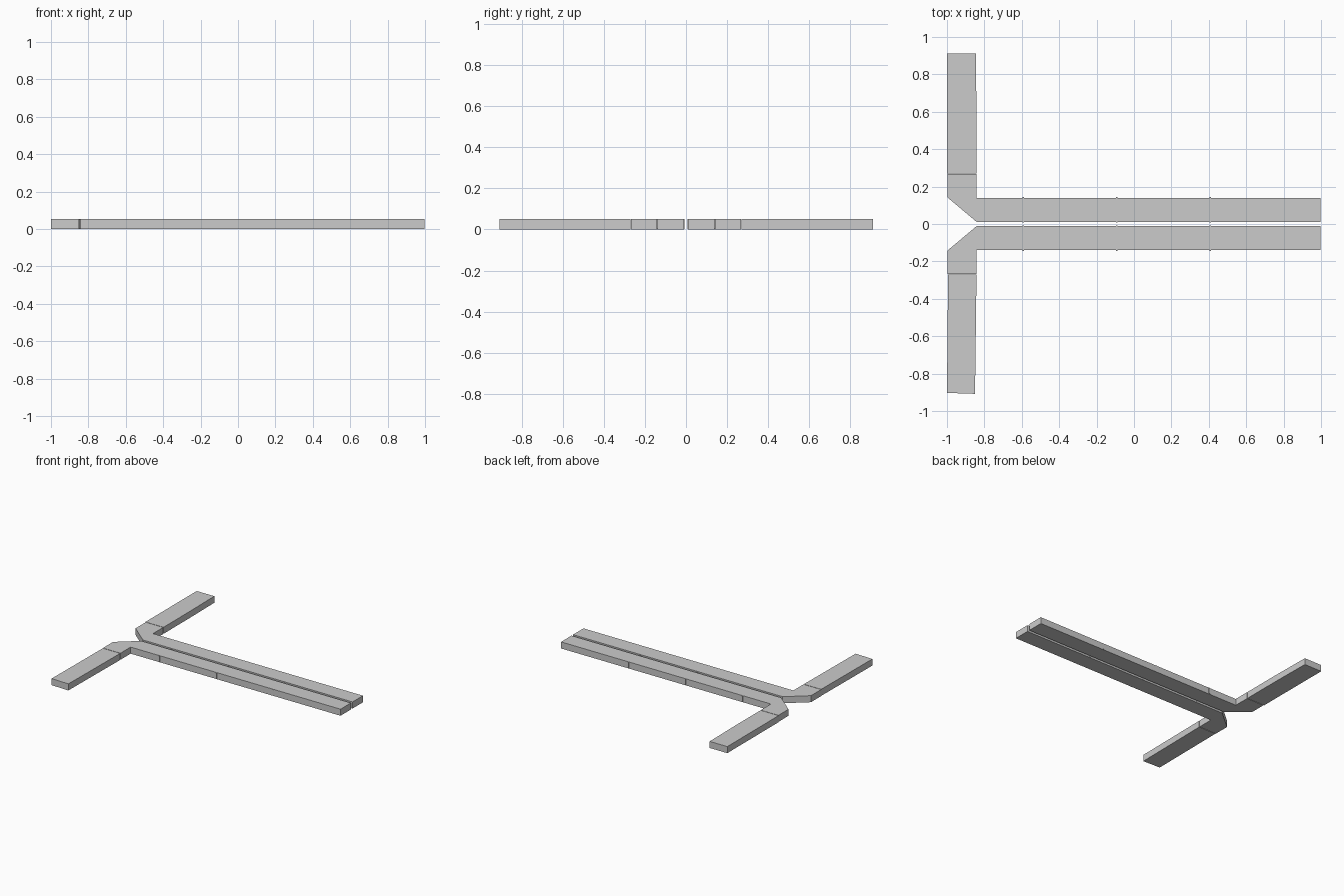
import bpy, bmesh

if "Cube" in bpy.data.objects:
    bpy.data.objects.remove(bpy.data.objects["Cube"])

THICK = 0.052


def slab(name, outline, z0=0.0, z1=THICK):
    """Extrude a flat outline into a closed slab."""
    bm = bmesh.new()
    base = bm.faces.new([bm.verts.new((x, y, z0)) for x, y in outline])
    top = bmesh.ops.extrude_face_region(bm, geom=[base])["geom"]
    verts = [v for v in top if isinstance(v, bmesh.types.BMVert)]
    bmesh.ops.translate(bm, verts=verts, vec=(0, 0, z1 - z0))
    bmesh.ops.recalc_face_normals(bm, faces=bm.faces[:])
    mesh = bpy.data.meshes.new(name)
    bm.to_mesh(mesh)
    bm.free()
    obj = bpy.data.objects.new(name, mesh)
    bpy.context.collection.objects.link(obj)
    return obj


# Outer arms; the front one leans very slightly
arms = {
    "back": [(-1, 0.271), (-0.842, 0.271), (-0.842, 0.6), (-0.846, 0.912), (-1, 0.912)],
    "front": [(-0.994, 0.271), (-0.842, 0.271), (-0.85, 0.908), (-1, 0.903)],
}

for side, s in (("back", 1), ("front", -1)):
    def flip(points):
        return [(x, y * s) for x, y in points]

    # Long bar with its chamfered corner
    slab(side + "_bar", flip([
        (-0.996, 0.267), (-0.996, 0.141), (-0.84, 0.01), (0.996, 0.01),
        (0.996, 0.14), (-0.842, 0.14), (-0.842, 0.267)]))
    slab(side + "_arm", flip(arms[side]))

    # Thin joint strips wrapping the sides of the bar
    for i, x in enumerate((-0.591, -0.092, 0.407)):
        slab(f"{side}_joint_{i + 1}", flip([
            (x - 0.004, 0.007), (x + 0.004, 0.007),
            (x + 0.004, 0.144), (x - 0.004, 0.144)]), 0.002, THICK - 0.002)
